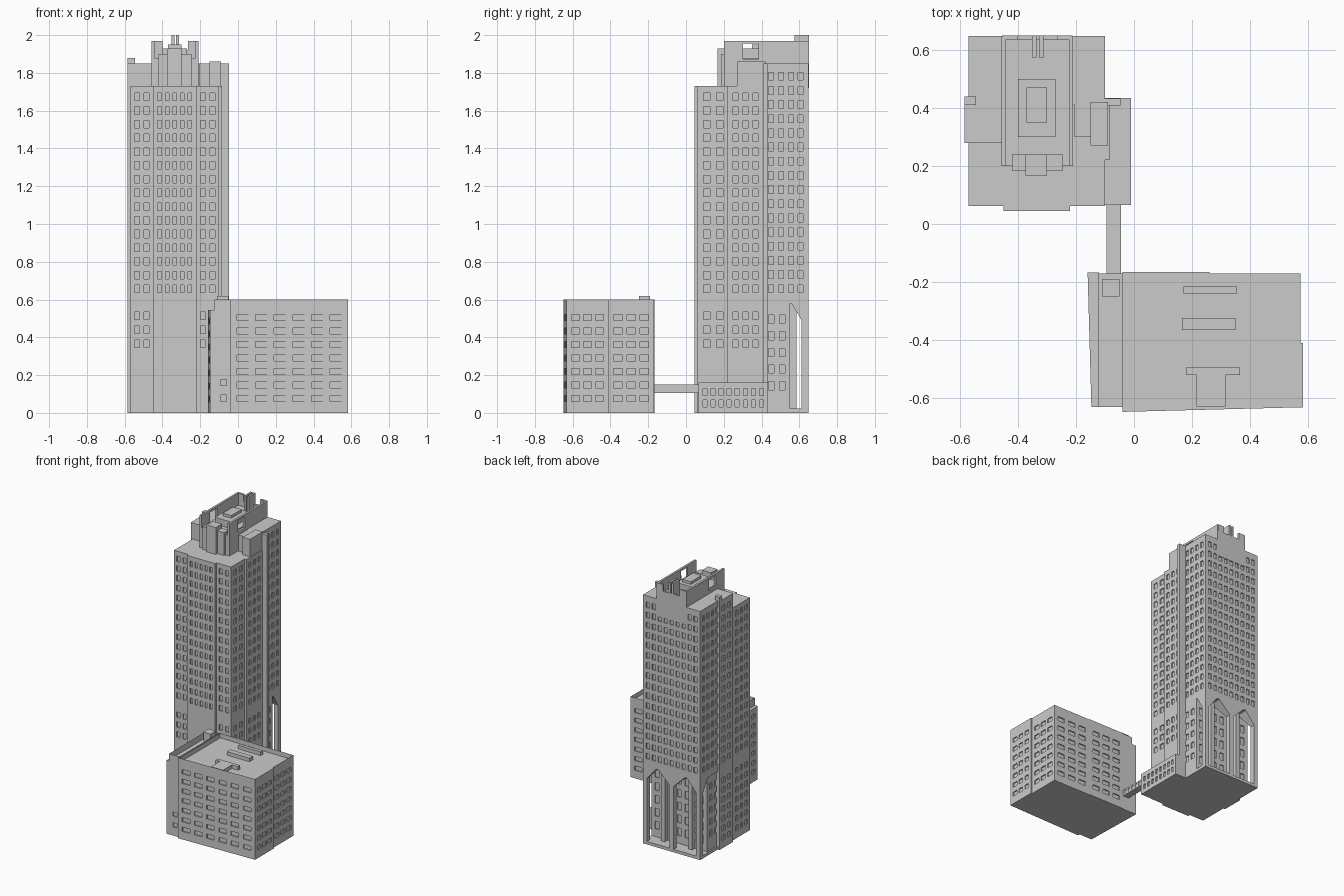
import bpy, bmesh
from mathutils import Vector

if "Cube" in bpy.data.objects:
    bpy.data.objects.remove(bpy.data.objects["Cube"])


def stops(lo, hi, n, frac):
    """Window intervals: n evenly spaced cells, each window filling frac of a cell."""
    s = (hi - lo) / n
    return [(lo + s * (i + .5 - frac / 2), lo + s * (i + .5 + frac / 2)) for i in range(n)]


def cells(lo, hi, wins):
    """Split lo..hi into (start, end, is_window) cells."""
    out, p = [], lo
    for a, b in wins:
        out += [(p, a, False), (a, b, True)]
        p = b
    return out + [(p, hi, False)]


def block(name, pts, z0, z1, wins=None, depth=.008, parapet=None):
    """Prism on a counter-clockwise footprint. wins: {edge: (columns, width share, bands)},
    each band (rows, low z, high z, height share); windows are recessed."""
    bm = bmesh.new()
    face = lambda ps: bm.faces.new([bm.verts.new(p) for p in ps])
    wins = wins or {}
    for i, a in enumerate(pts):
        a, b = Vector((*a, 0)), Vector((*pts[(i + 1) % len(pts)], 0))
        d = (b - a).normalized()
        inward = Vector((-d.y, d.x, 0)) * depth
        L = (b - a).length
        P = lambda u, z: a + d * u + Vector((0, 0, z))
        if i not in wins:
            face([P(0, z0), P(L, z0), P(L, z1), P(0, z1)])
            continue
        cols, wf, bands = wins[i]
        m = min(.015, L * .08)
        us = cells(0, L, stops(m, L - m, cols, wf))
        zs = cells(z0, z1, [w for n, lo, hi, hf in bands for w in stops(lo, hi, n, hf)])
        for za, zb, zw in zs:
            if not zw:
                face([P(0, za), P(L, za), P(L, zb), P(0, zb)])
                continue
            for ua, ub, uw in us:
                q = [P(ua, za), P(ub, za), P(ub, zb), P(ua, zb)]
                if not uw:
                    face(q)
                    continue
                r = [p + inward for p in q]
                face(r)
                for k in range(4):
                    face([q[k], q[(k + 1) % 4], r[(k + 1) % 4], r[k]])
    face([(x, y, z0) for x, y in reversed(pts)])
    top = face([(x, y, z1) for x, y in pts])
    if parapet:
        t, h = parapet
        bmesh.ops.inset_region(bm, faces=[top], thickness=t, use_boundary=True)
        floor = bmesh.ops.extrude_discrete_faces(bm, faces=[top])["faces"][0]
        bmesh.ops.translate(bm, verts=floor.verts, vec=(0, 0, -h))
    bmesh.ops.remove_doubles(bm, verts=bm.verts, dist=1e-5)
    return finish(name, bm)


def finish(name, bm):
    me = bpy.data.meshes.new(name)
    bm.to_mesh(me)
    bm.free()
    ob = bpy.data.objects.new(name, me)
    bpy.context.collection.objects.link(ob)
    return ob


def rect(x0, x1, y0, y1):
    return [(x0, y0), (x1, y0), (x1, y1), (x0, y1)]


def box(name, x0, x1, y0, y1, z0, z1, wins=None, **k):
    return block(name, rect(x0, x1, y0, y1), z0, z1, wins, **k)


def flare(name, low, high, z0, z1):
    """Tapered support between two rectangles."""
    bm = bmesh.new()
    a = [bm.verts.new((x, y, z0)) for x, y in rect(*low)]
    b = [bm.verts.new((x, y, z1)) for x, y in rect(*high)]
    bm.faces.new(a[::-1])
    bm.faces.new(b)
    for k in range(4):
        bm.faces.new([a[k], a[(k + 1) % 4], b[(k + 1) % 4], b[k]])
    finish(name, bm)


# Tower: window bands shared by the facades
upper = (15, .62, 1.71, .55)
lower = (3, .33, .55, .55)
full = [lower, upper]

# Tower front block with shallow central bay
block("tower_front_block",
      [(-.57, .062), (-.45, .062), (-.45, .045), (-.22, .045), (-.22, .062),
       (-.1, .062), (-.1, .43), (-.57, .43)], 0, 1.73,
      {0: (2, .5, full), 2: (5, .5, [upper]), 4: (2, .5, full),
       5: (5, .5, full), 7: (6, .5, [(7, .04, .54, .55), upper])})

# Tower back block, carried over an open base
box("tower_back_block", -.57, -.1, .41, .648, .58, 1.85,
    {1: (4, .5, [(16, .62, 1.82, .55)]), 2: (9, .55, [(16, .62, 1.82, .55)]),
     3: (4, .5, [(16, .62, 1.82, .55)])})
box("open_base_core", -.56, -.1, .41, .55, 0, .58,
    {1: (2, .5, [(5, .1, .54, .5)]), 2: (7, .5, [(5, .06, .54, .6)]),
     3: (2, .5, [(5, .1, .54, .5)])})
box("open_base_slab", -.57, -.1, .43, .648, 0, .022)

# Pillars with flared heads forming the pointed openings
for x0, x1, h0, h1 in ((-.57, -.538, -.57, -.46), (-.352, -.318, -.45, -.22),
                       (-.132, -.1, -.21, -.1)):
    box("base_pillar", x0, x1, .612, .648, .02, .5)
    flare("pillar_head", (x0, x1, .612, .648), (h0, h1, .555, .648), .49, .585)
for x in (-.46, -.235):
    box("core_pier", x, x + .03, .54, .585, .02, .58)

# Side bays and fins of the tower
box("right_bay", -.2, -.085, .22, .41, 0, 1.73, {1: (3, .5, full)})
box("right_fin", -.2, -.047, .408, .433, 0, 1.85)
box("left_bay", -.585, -.45, .28, .44, 0, 1.85,
    {3: (2, .5, [(7, .04, .54, .55), (16, .62, 1.82, .55)])})
box("rear_left_chimney", -.585, -.545, .41, .44, 1.84, 1.88)
box("right_roof_room", -.15, -.09, .27, .42, 1.72, 1.86)
box("right_roof_step", -.205, -.15, .3, .42, 1.72, 1.85)

# Low podium and footbridge
box("podium", -.2, -.01, .065, .435, 0, .16,
    {0: (2, .5, [(2, .02, .14, .6)]), 1: (8, .5, [(2, .02, .14, .6)])})
box("footbridge", -.095, -.045, -.18, .08, .105, .15,
    {1: (6, .6, [(1, .107, .148, .6)]), 3: (6, .6, [(1, .107, .148, .6)])}, depth=.004)

# Crown: base, stepped front and roof rooms
box("crown_base", -.445, -.225, .2, .645, 1.72, 1.88)
box("crown_front_bay", -.42, -.245, .185, .24, 1.72, 1.9)
box("crown_front_centre", -.375, -.3, .168, .24, 1.72, 1.93)
box("crown_roof_room", -.4, -.27, .3, .5, 1.87, 1.93)
box("crown_roof_upper", -.37, -.3, .35, .47, 1.92, 1.95)

# Crown side walls, each with a framed opening
for x in (-.457, -.225):
    box("crown_wall_front", x, x + .015, .2, .302, 1.72, 1.97)
    box("crown_wall_sill", x, x + .015, .3, .385, 1.72, 1.87)
    box("crown_wall_lintel", x, x + .015, .3, .385, 1.955, 1.97)
    box("crown_wall_rear", x, x + .015, .383, .648, 1.72, 1.97)

# Crown rear wall with notches and a pair of peak posts
box("crown_rear_wall", -.455, -.212, .636, .65, 1.72, 1.92)
for x in (-.45, -.265):
    box("crown_rear_merlon", x, x + .05, .636, .65, 1.91, 1.97)
for x in (-.352, -.327):
    box("crown_peak_post", x, x + .015, .575, .65, 1.86, 2.0)

# Annex main volume with parapet and wide windows
six = [(7, .04, .54, .45)]
block("annex_main",
      [(-.04, -.648), (.583, -.632), (.583, -.41), (.574, -.41), (.574, -.17),
       (.26, -.17), (.26, -.166), (-.04, -.166)], 0, .6,
      {0: (6, .62, six), 1: (3, .65, six), 3: (3, .65, six),
       4: (3, .62, six), 6: (3, .62, six)}, parapet=(.012, .035))

# Annex left wing, stepped down toward the outside
box("annex_left_wing", -.125, -.03, -.632, -.17, 0, .6,
    {0: (1, .4, [(2, .04, .2, .4)])}, parapet=(.01, .045))
block("annex_outer_strip",
      [(-.147, -.632), (-.12, -.632), (-.12, -.168), (-.16, -.168)], 0, .545,
      {3: (6, .55, [(7, .04, .52, .45)])})

# Annex roof equipment
for x0, x1, y0, y1 in ((.17, .355, -.24, -.215), (.165, .35, -.365, -.325),
                       (.18, .365, -.52, -.495), (.215, .315, -.63, -.52)):
    box("annex_roof_unit", x0, x1, y0, y1, .55, .592)
box("annex_roof_cabin", -.11, -.05, -.25, -.19, .54, .62)
